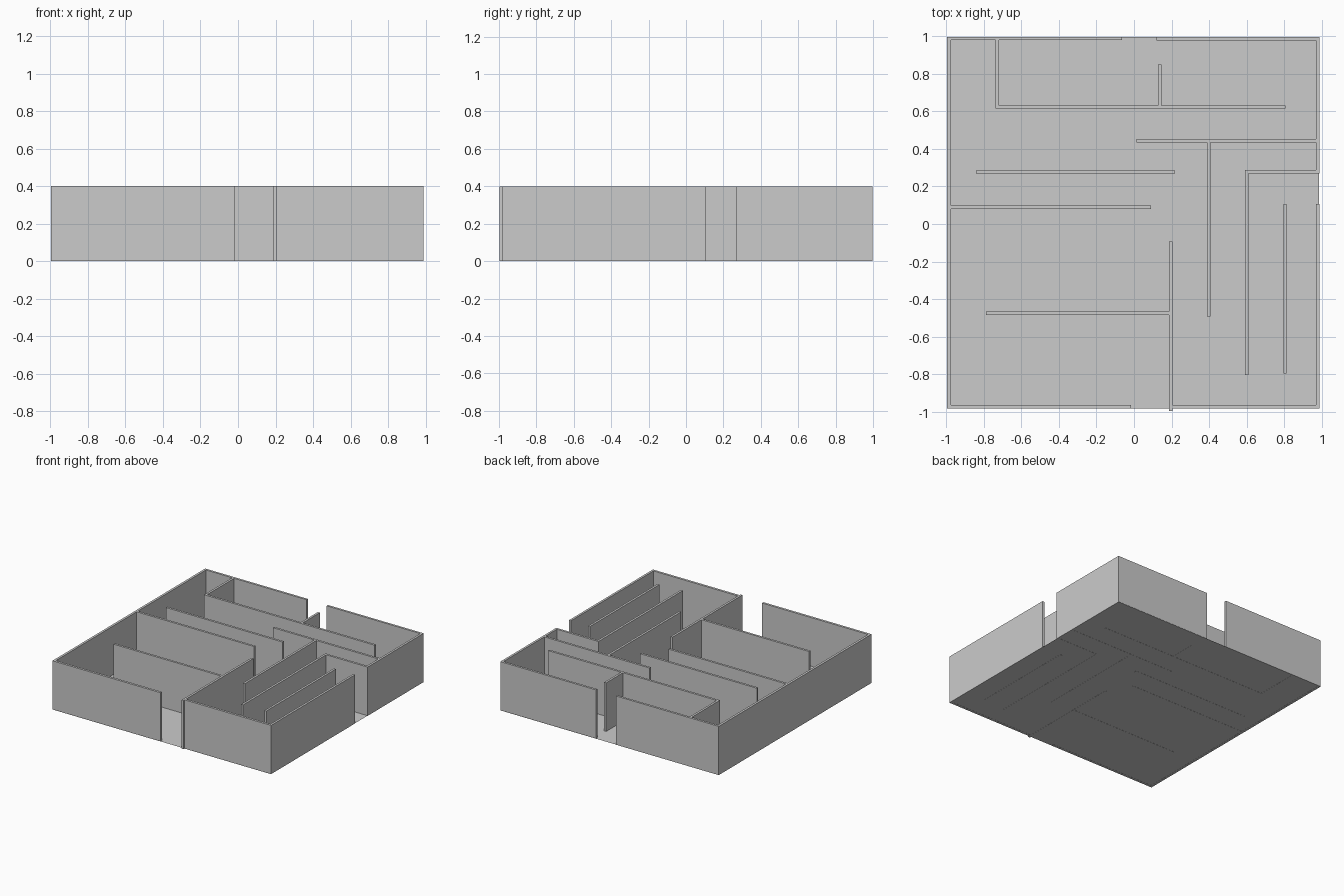
import bpy
import bmesh

if "Cube" in bpy.data.objects:
    bpy.data.objects.remove(bpy.data.objects["Cube"])

HEIGHT = 0.4


def wall(name, x0, x1, y0, y1):
    """Upright wall filling a rectangle of the plan."""
    bm = bmesh.new()
    bmesh.ops.create_cube(bm, size=1)
    bmesh.ops.scale(bm, vec=(x1 - x0, y1 - y0, HEIGHT), verts=bm.verts)
    mesh = bpy.data.meshes.new(name)
    bm.to_mesh(mesh)
    bm.free()
    ob = bpy.data.objects.new(name, mesh)
    ob.location = ((x0 + x1) / 2, (y0 + y1) / 2, HEIGHT / 2)
    bpy.context.collection.objects.link(ob)


# Floor sheet
bpy.ops.mesh.primitive_plane_add(size=1, location=(-0.004, 0.007, 0.001))
floor = bpy.context.object
floor.name = "floor"
floor.scale = (1.982, 1.982, 1)

# Outer walls, with gaps for the three openings
wall("outer_wall_left", -0.996, -0.977, -0.983, 0.998)
wall("outer_wall_back_left", -0.996, -0.065, 0.980, 0.998)
wall("outer_wall_back_right", 0.120, 0.987, 0.978, 0.996)
wall("outer_wall_right_back", 0.970, 0.988, 0.270, 0.996)
wall("outer_wall_right_front", 0.970, 0.988, -0.983, 0.107)
wall("outer_wall_front_left", -0.996, -0.015, -0.983, -0.964)
wall("outer_wall_front_right", 0.187, 0.988, -0.983, -0.964)

# Inner walls: (centre y, x start, x end)
for i, (y, x0, x1) in enumerate([
        (0.624, -0.735, 0.809), (0.443, 0.013, 0.980),
        (0.279, 0.594, 0.980), (0.277, -0.843, 0.218),
        (0.090, -0.985, 0.090), (-0.475, -0.790, 0.195)]):
    wall(f"cross_wall_{i}", x0, x1, y - 0.009, y + 0.009)

# Inner walls: (centre x, y start, y end)
for i, (x, y0, y1) in enumerate([
        (-0.730, 0.616, 0.990), (0.138, 0.624, 0.851),
        (0.195, -0.996, -0.093), (0.398, -0.493, 0.443),
        (0.602, -0.805, 0.288), (0.805, -0.796, 0.107)]):
    wall(f"long_wall_{i}", x - 0.009, x + 0.009, y0, y1)
